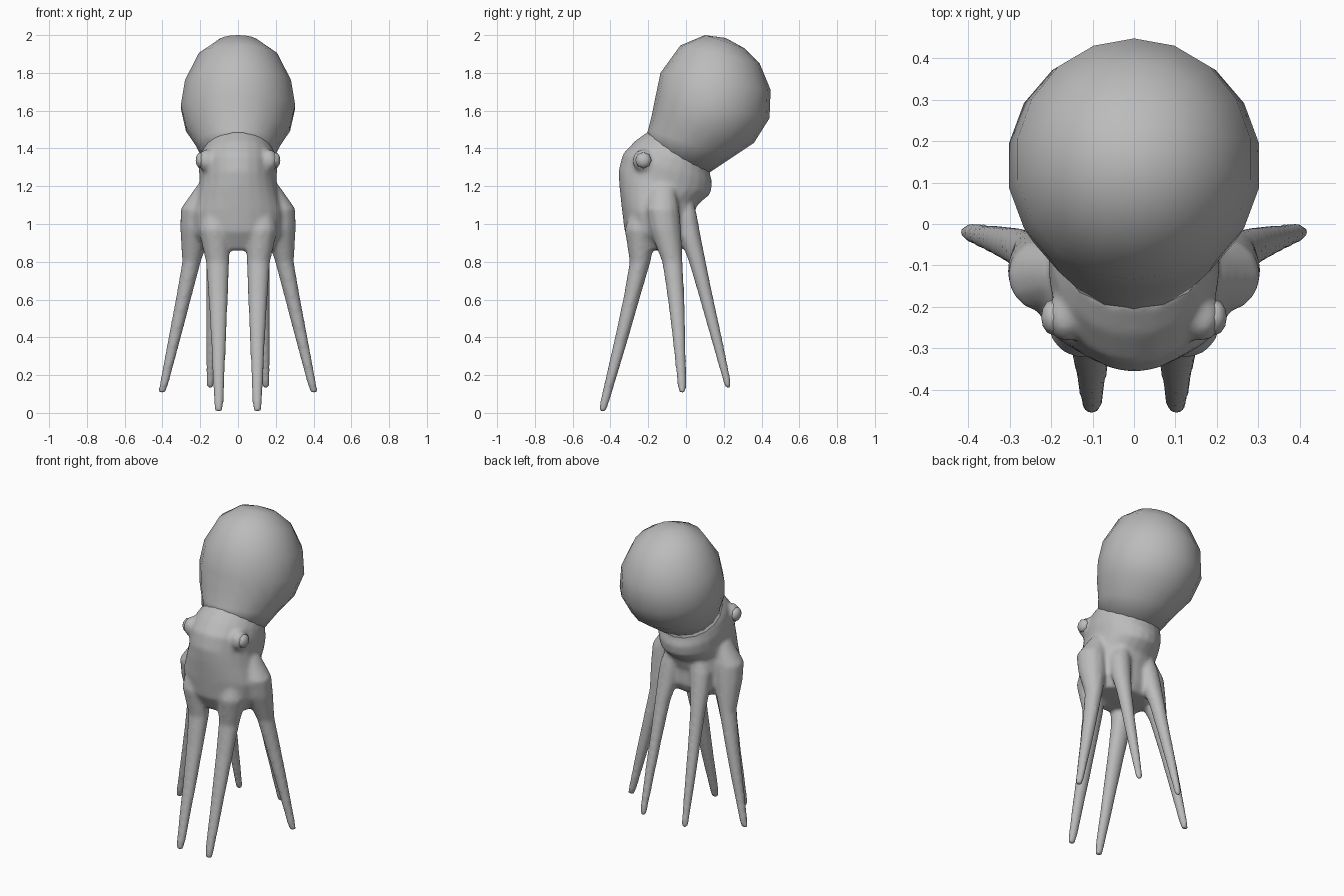
import bpy, bmesh
from math import sin, cos, pi
from mathutils import Vector, Matrix

if "Cube" in bpy.data.objects:
    bpy.data.objects.remove(bpy.data.objects["Cube"])

grey = bpy.data.materials.new("soft grey skin")
grey.use_nodes = True
grey.diffuse_color = (0.5, 0.5, 0.5, 1)
grey.node_tree.nodes["Principled BSDF"].inputs["Base Color"].default_value = (0.5, 0.5, 0.5, 1)


def loft(bm, rings, start, end):
    """Skin a list of point rings and close both ends with a fan."""
    loops = [[bm.verts.new(p) for p in ring] for ring in rings]
    n = len(loops[0])
    for a, b in zip(loops, loops[1:]):
        for i in range(n):
            j = (i + 1) % n
            bm.faces.new((a[i], a[j], b[j], b[i]))
    for loop, tip in ((loops[0], start), (loops[-1], end)):
        v = bm.verts.new(tip)
        for i in range(n):
            bm.faces.new((loop[i], loop[(i + 1) % n], v))


def oval(front, back, width, sides):
    """Tilted oval through a front and a back point (y, z)."""
    f, b = Vector((0, *front)), Vector((0, *back))
    mid, half = (f + b) / 2, (f - b) / 2
    return [mid + half * cos(2 * pi * i / sides) + Vector((width * sin(2 * pi * i / sides), 0, 0))
            for i in range(sides)]


def limb(bm, side, path):
    """Level rings along a path of (x, y, z, x radius, y radius)."""
    rings = [[Vector((side * x + rx * cos(2 * pi * i / 12), y + ry * sin(2 * pi * i / 12), z))
              for i in range(12)] for x, y, z, rx, ry in path]
    first, last = path[0], path[-1]
    loft(bm, rings, (side * first[0], first[1], first[2] + 0.03),
         (side * last[0], last[1], last[2] - 0.008))


def ball(bm, center, scale, u=12, v=8):
    m = Matrix.Translation(center) @ Matrix.Diagonal((*scale, 1)) @ Matrix.Rotation(pi / 2, 4, "Y")
    bmesh.ops.create_uvsphere(bm, u_segments=u, v_segments=v, radius=1, matrix=m)


def finish(bm, name):
    bmesh.ops.recalc_face_normals(bm, faces=bm.faces[:])
    for f in bm.faces:
        f.smooth = True
    me = bpy.data.meshes.new(name)
    bm.to_mesh(me)
    bm.free()
    me.materials.append(grey)
    ob = bpy.data.objects.new(name, me)
    bpy.context.scene.collection.objects.link(ob)
    return ob


# Mantle: big tilted bulb
bm = bmesh.new()
mantle = [((0.10, 2.0), (0.31, 1.93), 0.11), ((-0.03, 1.945), (0.39, 1.85), 0.21),
          ((-0.135, 1.80), (0.448, 1.71), 0.285), ((-0.16, 1.68), (0.442, 1.56), 0.307),
          ((-0.18, 1.58), (0.36, 1.43), 0.28), ((-0.20, 1.50), (0.24, 1.35), 0.225),
          ((-0.215, 1.45), (0.12, 1.27), 0.19)]
loft(bm, [oval(*r, 18) for r in mantle], (0, 0.21, 1.985), (0, -0.05, 1.34))
finish(bm, "mantle")

# Head, webbing and arms fused into one skin
bm = bmesh.new()
head = [((-0.20, 1.49), (0.13, 1.30), 0.18), ((-0.27, 1.44), (0.125, 1.27), 0.20),
        ((-0.335, 1.37), (0.14, 1.22), 0.208), ((-0.358, 1.28), (0.13, 1.16), 0.203),
        ((-0.353, 1.20), (0.06, 1.10), 0.215), ((-0.34, 1.08), (0.03, 1.02), 0.245),
        ((-0.325, 0.96), (0.03, 0.93), 0.235), ((-0.27, 0.86), (0.0, 0.87), 0.18)]
loft(bm, [oval(*r, 24) for r in head], (0, -0.05, 1.38), (0, -0.13, 0.86))

front_arm = [(0.12, -0.23, 1.10, 0.06, 0.06), (0.125, -0.24, 0.97, 0.085, 0.085),
             (0.108, -0.243, 0.80, 0.063, 0.056), (0.105, -0.285, 0.62, 0.053, 0.045),
             (0.103, -0.34, 0.40, 0.042, 0.037), (0.102, -0.43, 0.06, 0.027, 0.025),
             (0.102, -0.442, 0.01, 0.021, 0.02)]
side_arm = [(0.18, -0.12, 1.20, 0.04, 0.06), (0.215, -0.125, 1.08, 0.09, 0.09),
            (0.222, -0.11, 0.97, 0.085, 0.085), (0.246, -0.072, 0.80, 0.05, 0.055),
            (0.29, -0.052, 0.60, 0.041, 0.045), (0.335, -0.037, 0.40, 0.034, 0.036),
            (0.392, -0.022, 0.15, 0.024, 0.024), (0.402, -0.02, 0.11, 0.02, 0.02)]
back_arm = [(0.09, -0.01, 1.13, 0.045, 0.05), (0.105, 0.0, 1.04, 0.065, 0.06),
            (0.115, 0.022, 0.93, 0.06, 0.058), (0.125, 0.06, 0.80, 0.045, 0.046),
            (0.132, 0.105, 0.62, 0.037, 0.038), (0.14, 0.16, 0.40, 0.03, 0.031),
            (0.146, 0.214, 0.18, 0.022, 0.022), (0.147, 0.223, 0.135, 0.019, 0.019)]
for side in (-1, 1):
    for path in (front_arm, side_arm, back_arm):
        limb(bm, side, path)
    # Raised eye sockets
    ball(bm, (side * 0.165, -0.225, 1.335), (0.047, 0.06, 0.062))
body = finish(bm, "head_and_arms")

remesh = body.modifiers.new("fuse", "REMESH")
remesh.mode = "VOXEL"
remesh.voxel_size = 0.011
remesh.use_smooth_shade = True
smooth = body.modifiers.new("soften", "SMOOTH")
smooth.factor = 0.5
smooth.iterations = 10

# Eyes
for side, name in ((1, "left_eye"), (-1, "right_eye")):
    bm = bmesh.new()
    ball(bm, (side * 0.196, -0.225, 1.337), (0.028, 0.043, 0.043), 8, 6)
    finish(bm, name)
